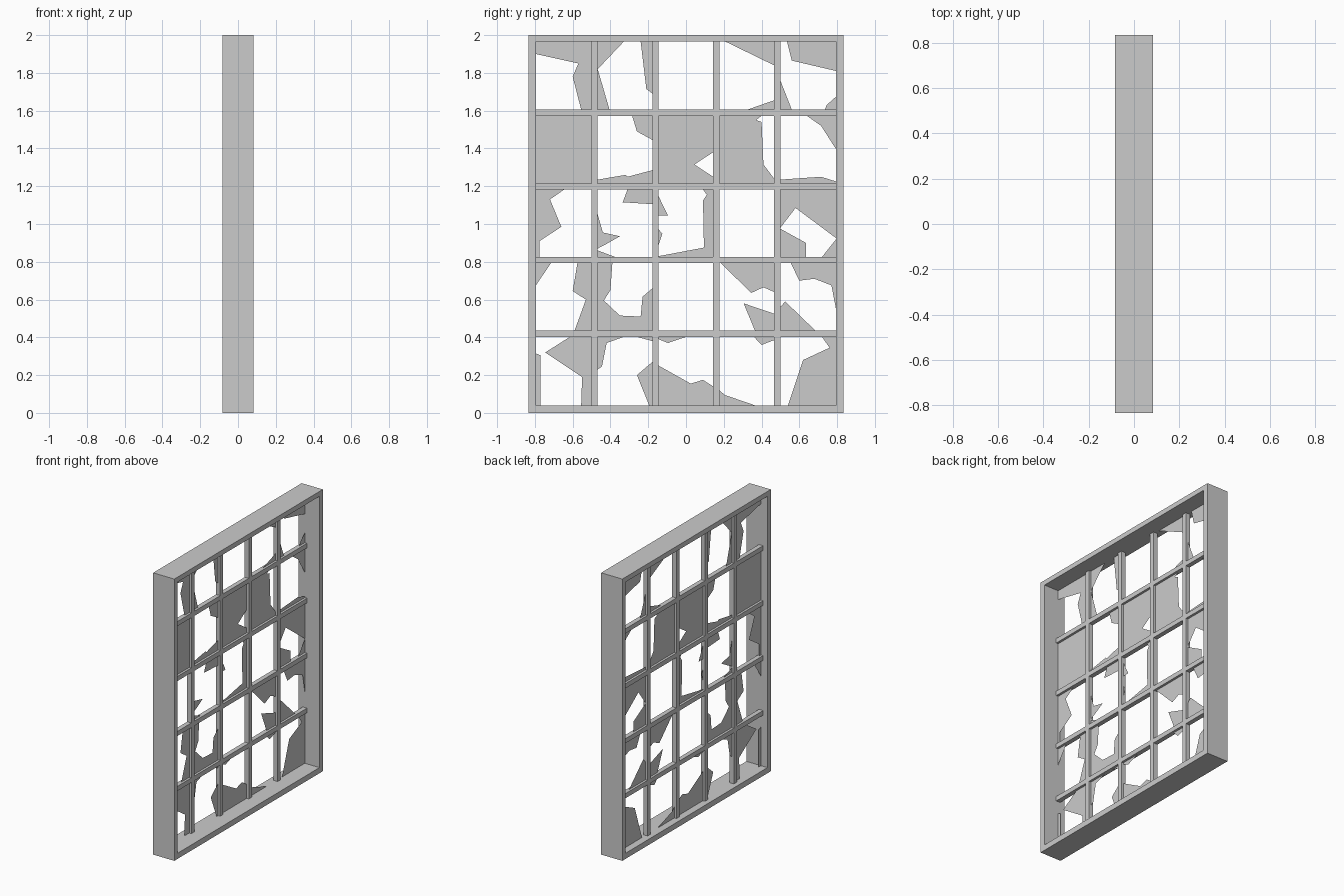
import bpy, bmesh

D = 0.083                                   # half depth of the frame
Y0, Z0, Z1 = 0.795, 0.04, 1.965             # clear opening
BARS_Y = [-0.484, -0.161, 0.160, 0.483]
BARS_Z = [1.589, 1.199, 0.809, 0.419]
GX, B = -0.032, 0.0165                      # glazing plane, half bar width


def make(name, verts, faces):
    me = bpy.data.meshes.new(name)
    bm = bmesh.new()
    vs = [bm.verts.new(v) for v in verts]
    for f in faces:
        bm.faces.new([vs[i] for i in f])
    if len(verts) == 16:
        bmesh.ops.recalc_face_normals(bm, faces=bm.faces)
    bm.to_mesh(me)
    bm.free()
    ob = bpy.data.objects.new(name, me)
    bpy.context.collection.objects.link(ob)
    return ob


def box(name, centre, size):
    bpy.ops.mesh.primitive_cube_add(size=1, location=centre)
    ob = bpy.context.object
    ob.name = name
    ob.scale = size
    bpy.ops.object.transform_apply(location=False, rotation=False, scale=True)


# Outer frame: rectangular ring with depth
def rect(x, y, za, zb):
    return [(x, -y, za), (x, y, za), (x, y, zb), (x, -y, zb)]


ring = [rect(D, 0.833, 0, 2), rect(D, Y0, Z0, Z1),
        rect(-D, Y0, Z0, Z1), rect(-D, 0.833, 0, 2)]
make("window_frame", sum(ring, []),
     [(4 * a + i, 4 * a + (i + 1) % 4,
       4 * ((a + 1) % 4) + (i + 1) % 4, 4 * ((a + 1) % 4) + i)
      for a in range(4) for i in range(4)])

# Glazing bars
for y in BARS_Y:
    box("vertical_bar", (GX, y, (Z0 + Z1) / 2), (2 * B, 2 * B, Z1 - Z0))
for z in BARS_Z:
    box("horizontal_bar", (GX, 0, z), (2 * B, 2 * Y0, 2 * B))

# Broken glass: each crack runs edge to edge, and the shard is closed
# counter-clockwise along the pane border from crack end to crack start
EY = [-Y0] + [e for y in BARS_Y for e in (y - B, y + B)] + [Y0]
EZ = [Z1] + [e for z in BARS_Z for e in (z + B, z - B)] + [Z0]


def pane(row, col, *cracks):
    ya, yb = EY[2 * col], EY[2 * col + 1]
    zb, za = EZ[2 * row], EZ[2 * row + 1]
    w, h = yb - ya, zb - za
    corners = [(0, (ya, za)), (w, (yb, za)), (w + h, (yb, zb)), (2 * w + h, (ya, zb))]
    total = 2 * (w + h)

    def snap(p):
        y, z = min(max(p[0], ya), yb), min(max(p[1], za), zb)
        return min([(z - za, y - ya, (y, za)), (yb - y, w + z - za, (yb, z)),
                    (zb - z, w + h + yb - y, (y, zb)),
                    (y - ya, 2 * w + h + zb - z, (ya, z))])[1:]

    if not cracks:
        shards = [[c for _, c in corners]]
    else:
        shards = []
        for c in cracks:
            (t0, p0), (t1, p1) = snap(c[0]), snap(c[-1])
            if t0 <= t1:
                t0 += total
            walk = [p for k in (0, total) for t, p in corners
                    if t1 + 1e-4 < t + k < t0 - 1e-4]
            shards.append([p0] + list(c[1:-1]) + [p1] + walk)
    verts, faces = [], []
    for s in shards:
        faces.append(range(len(verts), len(verts) + len(s)))
        verts += [(GX, y, z) for y, z in s]
    make("glass_pane", verts, [list(f) for f in faces]) 


# Top row
pane(0, 0, [(-.8, 1.9), (-.57, 1.85), (-.6, 1.78), (-.555, 1.6)])
pane(0, 1, [(-.47, 1.82), (-.33, 1.97)], [(-.405, 1.6), (-.47, 1.82)],
     [(-.24, 1.97), (-.21, 1.715), (-.17, 1.69)])
pane(0, 3, [(.21, 1.97), (.47, 1.84)], [(.47, 1.655), (.325, 1.6)])
pane(0, 4, [(.535, 1.97), (.56, 1.865), (.8, 1.81)], [(.56, 1.6), (.5, 1.76)],
     [(.8, 1.675), (.745, 1.63), (.735, 1.6)])
# Second row
pane(1, 0)
pane(1, 1, [(-.285, 1.58), (-.26, 1.49), (-.17, 1.445)],
     [(-.17, 1.285), (-.31, 1.25), (-.32, 1.26), (-.47, 1.235)])
pane(1, 2, [(.15, 1.25), (.045, 1.315), (.15, 1.38)])
pane(1, 3, [(.47, 1.24), (.41, 1.315), (.4, 1.54), (.37, 1.55), (.4, 1.58)])
pane(1, 4, [(.64, 1.58), (.715, 1.52), (.8, 1.395)],
     [(.8, 1.225), (.715, 1.25), (.49, 1.235)])
# Middle row
pane(2, 0, [(-.775, .82), (-.775, .91), (-.66, .985), (-.72, 1.13), (-.645, 1.19)])
pane(2, 1, [(-.31, 1.19), (-.335, 1.115), (-.17, 1.105)],
     [(-.47, .87), (-.42, .895), (-.35, .935), (-.44, .955), (-.47, 1.05)],
     [(-.375, .82), (-.47, .86)])
pane(2, 2, [(-.15, 1.045), (-.095, 1.045), (-.15, 1.145)],
     [(-.15, .89), (-.125, .95), (-.15, .97)],
     [(.09, 1.19), (.11, 1.155), (.09, 1.125), (.095, .875), (-.15, .83)])
pane(2, 4, [(.49, .98), (.58, 1.085), (.8, .925)],
     [(.635, .82), (.635, .9), (.49, .975)], [(.8, .92), (.72, .82)])
# Fourth row
pane(3, 0, [(-.8, .675), (-.715, .8)],
     [(-.575, .8), (-.6, .645), (-.53, .6), (-.59, .43)])
pane(3, 1, [(-.17, .66), (-.23, .615), (-.24, .51), (-.35, .515),
            (-.435, .595), (-.4, .65), (-.39, .8)])
pane(3, 3, [(.185, .8), (.345, .635), (.41, .665), (.47, .64)],
     [(.47, .525), (.305, .58), (.365, .43)])
pane(3, 4, [(.555, .8), (.6, .7), (.68, .71), (.77, .675), (.8, .545)],
     [(.685, .43), (.525, .59), (.49, .56)])
# Bottom row
pane(4, 0, [(-.77, .03), (-.77, .305), (-.8, .315)],
     [(-.615, .41), (-.745, .32), (-.55, .19), (-.555, .03)])
pane(4, 1, [(-.47, .23), (-.445, .245), (-.42, .37), (-.33, .41)],
     [(-.26, .41), (-.17, .38)], [(-.17, .27), (-.26, .2), (-.195, .03)])
pane(4, 2, [(-.15, .39), (-.095, .37), (0, .41)],
     [(.15, .14), (.09, .175), (.025, .155), (-.15, .25)])
pane(4, 3, [(.365, .03), (.205, .095), (.17, .12)],
     [(.36, .41), (.4, .36), (.47, .385)])
pane(4, 4, [(.72, .41), (.76, .345), (.62, .28), (.54, .03)])
